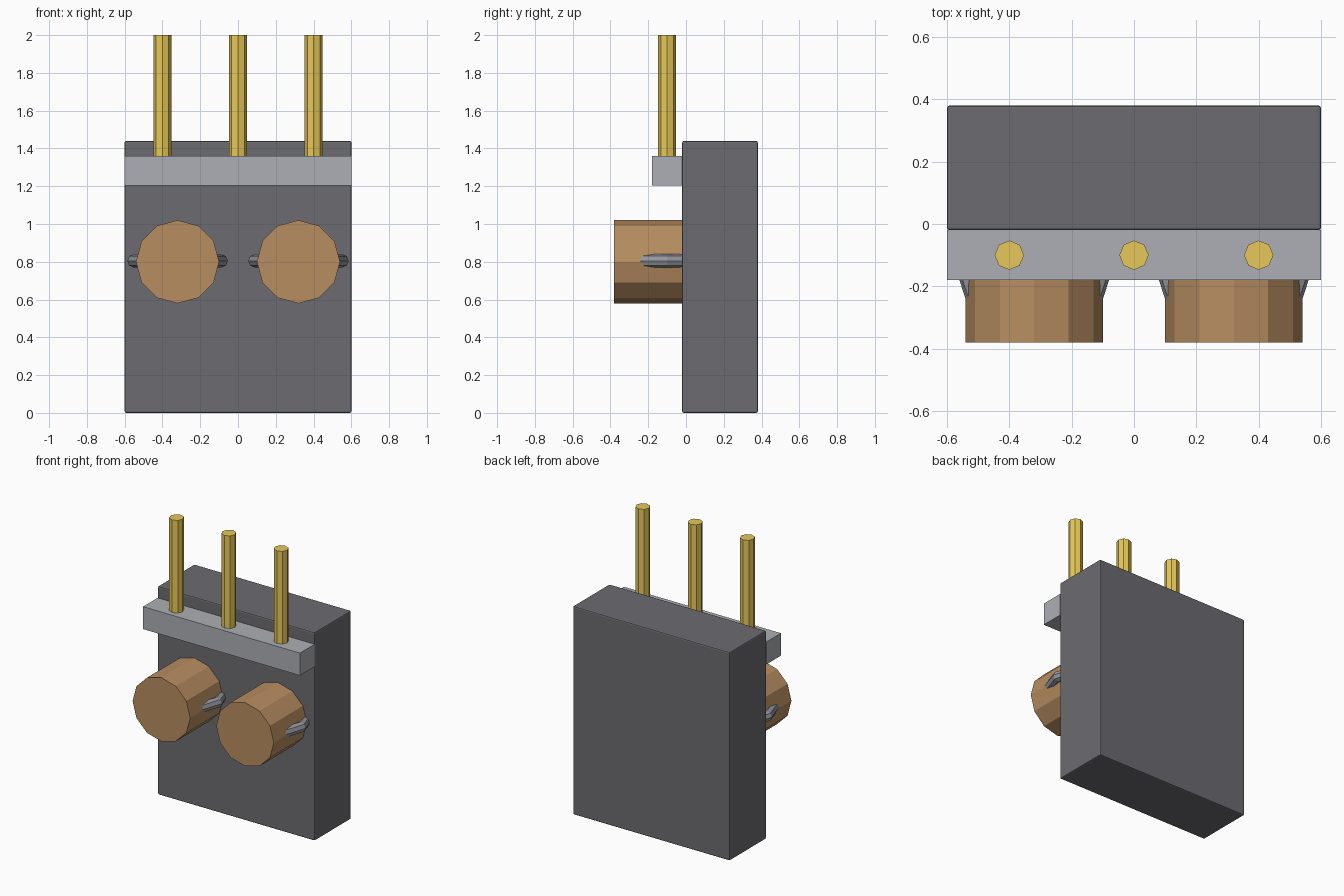
import bpy
from math import pi

if "Cube" in bpy.data.objects:
    bpy.data.objects.remove(bpy.data.objects["Cube"])


def material(name, color):
    m = bpy.data.materials.new(name)
    m.diffuse_color = (*color, 1)
    m.use_nodes = True
    m.node_tree.nodes["Principled BSDF"].inputs["Base Color"].default_value = m.diffuse_color
    return m


DARK = material("dark_grey", (0.15, 0.15, 0.165))
LIGHT = material("light_grey", (0.42, 0.43, 0.46))
GOLD = material("gold", (0.80, 0.58, 0.10))
COPPER = material("copper", (0.48, 0.27, 0.12))
STEEL = material("steel", (0.30, 0.31, 0.34))


def finish(name, mat):
    o = bpy.context.object
    o.name = name
    o.data.materials.append(mat)
    return o


def box(name, lo, hi, mat):
    centre = [(a + b) / 2 for a, b in zip(lo, hi)]
    bpy.ops.mesh.primitive_cube_add(size=1, location=centre)
    bpy.context.object.scale = [b - a for a, b in zip(lo, hi)]
    bpy.ops.object.transform_apply(location=False, rotation=False, scale=True)
    return finish(name, mat)


def cylinder(name, sides, radius, depth, loc, mat, rot=(0, 0, 0)):
    bpy.ops.mesh.primitive_cylinder_add(vertices=sides, radius=radius,
                                        depth=depth, location=loc, rotation=rot)
    return finish(name, mat)


# Main block with a fine edge bevel
body = box("body", (-0.6, -0.02, 0), (0.6, 0.38, 1.44), DARK)
bevel = body.modifiers.new("edge_bevel", 'BEVEL')
bevel.width = 0.008
bevel.segments = 2

# Header strip on the front
box("header_strip", (-0.6, -0.18, 1.205), (0.6, -0.02, 1.36), LIGHT)

# Three upright pins, seated in the strip
for i, x in enumerate((-0.4, 0, 0.4)):
    cylinder(f"pin_{i + 1}", 8, 0.047, 0.70, (x, -0.1, 1.65), GOLD)

# Two round sensor cans, each with a flat-lying ring showing at its sides
for side, x in (("left", -0.32), ("right", 0.32)):
    cylinder(f"can_{side}", 12, 0.22, 0.36, (x, -0.20, 0.80), COPPER, (pi / 2, 0, 0))
    bpy.ops.mesh.primitive_torus_add(major_segments=10, minor_segments=8,
                                     major_radius=0.23, minor_radius=0.036,
                                     location=(x, -0.10, 0.805))
    finish(f"ring_{side}", STEEL)
